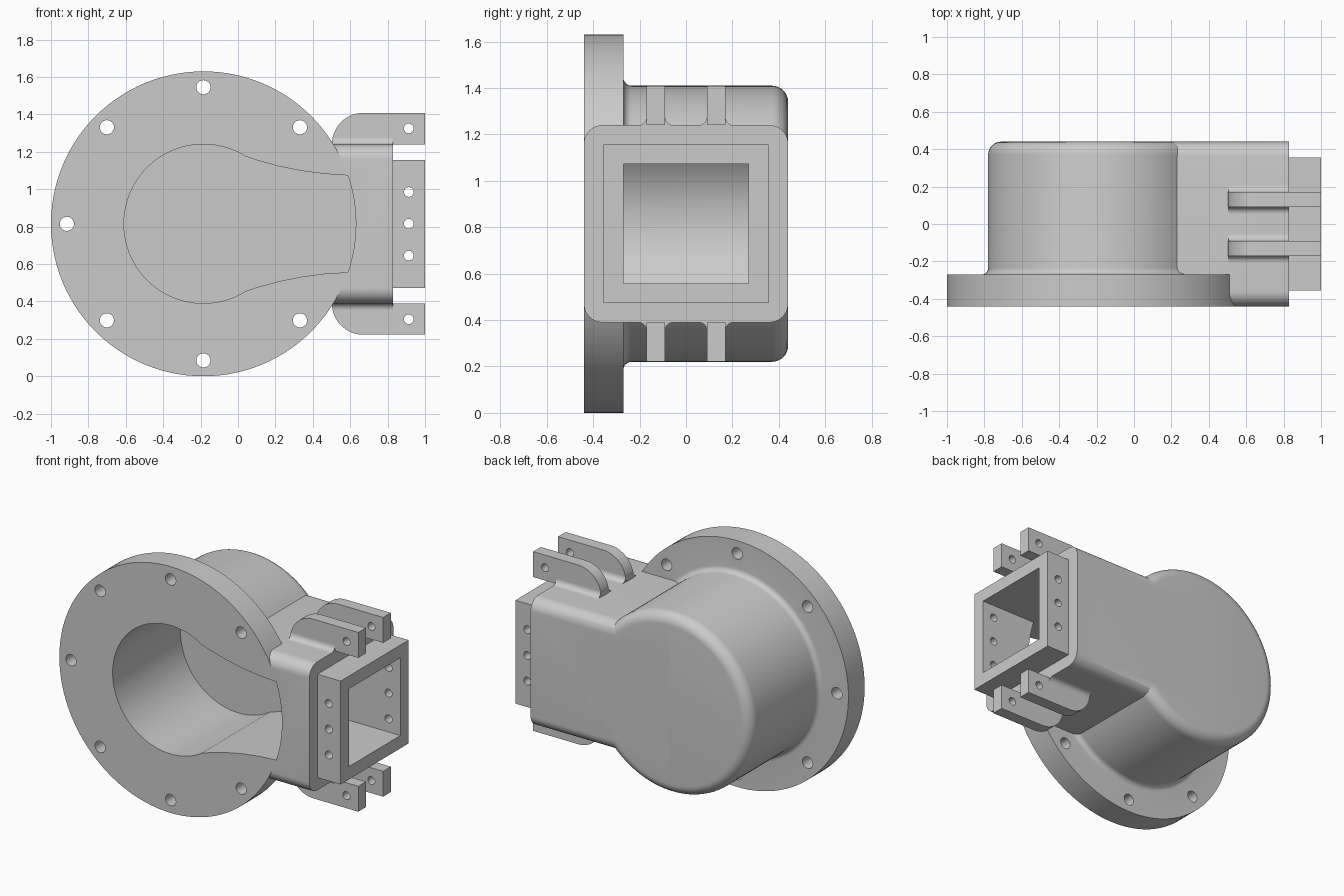
import bpy, bmesh, math
from mathutils import Vector, Matrix

if "Cube" in bpy.data.objects:
    bpy.data.objects.remove(bpy.data.objects["Cube"], do_unlink=True)

CX, CZ = -0.185, 0.815      # axis of the round housing
FRONT, BACK, WALL = -0.44, 0.44, 0.17

grey = bpy.data.materials.new("cast grey")
grey.use_nodes = True
grey.diffuse_color = (0.6, 0.6, 0.6, 1)
grey.node_tree.nodes["Principled BSDF"].inputs["Base Color"].default_value = (0.6, 0.6, 0.6, 1)


def finish(name, bm):
    bmesh.ops.recalc_face_normals(bm, faces=bm.faces)
    mesh = bpy.data.meshes.new(name)
    bm.to_mesh(mesh)
    bm.free()
    obj = bpy.data.objects.new(name, mesh)
    obj.data.materials.append(grey)
    bpy.context.collection.objects.link(obj)
    return obj


def arc(cx, cy, r, start, end, n=10):
    angles = [math.radians(start + (end - start) * i / n) for i in range(n + 1)]
    return [(cx + r * math.cos(a), cy + r * math.sin(a)) for a in angles]


def prism(name, outline, axis, a, b):
    """Extrude an outline in (y, z) along x, or in (x, z) along y."""
    bm = bmesh.new()
    place = (lambda p, d: (d, p[0], p[1])) if axis == "x" else (lambda p, d: (p[0], d, p[1]))
    face = bm.faces.new([bm.verts.new(place(p, a)) for p in outline])
    out = bmesh.ops.extrude_face_region(bm, geom=[face])
    step = Vector(place((0, 0), b - a))
    bmesh.ops.translate(bm, vec=step, verts=[v for v in out["geom"] if isinstance(v, bmesh.types.BMVert)])
    return finish(name, bm)


def rect(half_y, half_z):
    return [(-half_y, CZ - half_z), (half_y, CZ - half_z), (half_y, CZ + half_z), (-half_y, CZ + half_z)]


def rod(x, z, r, a, b, n=24):
    return prism("cutter", arc(x, z, r, 0, 360, n)[:-1], "y", a, b)


def boolean(obj, other, operation):
    mod = obj.modifiers.new("bool", "BOOLEAN")
    mod.operation, mod.solver, mod.object = operation, "EXACT", other
    bpy.context.view_layer.objects.active = obj
    bpy.ops.object.modifier_apply(modifier=mod.name)
    bpy.data.objects.remove(other, do_unlink=True)


def smooth(obj):
    bpy.ops.object.select_all(action="DESELECT")
    obj.select_set(True)
    bpy.context.view_layer.objects.active = obj
    bpy.ops.object.shade_smooth_by_angle(angle=math.radians(25))


# Round housing with flange: revolved profile of (radius, y)
profile = [(0, FRONT), (0.815, FRONT), (0.815, -0.27)]
profile += arc(0.63, -0.235, 0.035, 270, 180, 6)
profile += arc(0.525, BACK - 0.07, 0.07, 0, 90, 8) + [(0, BACK)]
bm = bmesh.new()
verts = [bm.verts.new((CX + r, y, CZ)) for r, y in profile]
edges = [bm.edges.new(pair) for pair in zip(verts, verts[1:])]
bmesh.ops.spin(bm, geom=verts + edges, cent=(CX, 0, CZ), axis=(0, 1, 0),
               angle=math.tau, steps=112, use_merge=True)
bmesh.ops.remove_doubles(bm, verts=bm.verts, dist=1e-5)
housing = finish("housing", bm)

# Square side branch with rounded long edges
R = 0.08
hy, hz = BACK - R, 0.425 - R
branch = (arc(hy, CZ + hz, R, 0, 90) + arc(-hy, CZ + hz, R, 90, 180)
          + arc(-hy, CZ - hz, R, 180, 270) + arc(hy, CZ - hz, R, 270, 360))
boolean(housing, prism("branch", branch, "x", CX, 0.83), "UNION")

# Bore, front window towards the branch, and square duct
boolean(housing, rod(CX, CZ, 0.425, -0.6, 0.27, 96), "DIFFERENCE")
upper = [(-0.02, 1.195), (0.1, 1.155), (0.22, 1.122), (0.34, 1.098), (0.46, 1.082)]
lower = [(x, 2 * CZ - z) for x, z in reversed(upper)]
window = upper + arc(CX, CZ, 0.815, 18.5, -18.5, 12) + lower
boolean(housing, prism("window", window, "y", -0.6, 0.27), "DIFFERENCE")
boolean(housing, prism("duct", rect(0.27, 0.257), "x", 0.3, 1.2), "DIFFERENCE")

# Flange bolt holes, none on the branch side
for i in range(1, 8):
    a = i * math.tau / 8
    hole = rod(CX + 0.73 * math.cos(a), CZ + 0.73 * math.sin(a), 0.038, -0.6, -0.2)
    boolean(housing, hole, "DIFFERENCE")
smooth(housing)

# Square end collar with side holes
collar = prism("end_collar", rect(0.355, 0.342), "x", 0.83, 1.0)
boolean(collar, prism("cutter", rect(0.27, 0.257), "x", 0.7, 1.2), "DIFFERENCE")
for dz in (-WALL, 0, WALL):
    boolean(collar, rod(0.913, CZ + dz, 0.026, -0.6, 0.6), "DIFFERENCE")
smooth(collar)

# Lugs above and below the branch, each with a filleted foot
for side, sign in (("upper", 1), ("lower", -1)):
    for place, y in (("front", -0.13), ("back", 0.13)):
        def flip(points):
            return [(u, CZ + sign * v) for u, v in points]
        outline = [(1.0, 0.425), (1.0, 0.593)] + arc(0.67, 0.425, 0.168, 90, 180, 14)
        lug = prism(f"{side}_{place}_lug", flip(outline), "y", y - 0.04, y + 0.04)
        boolean(lug, rod(0.913, CZ + sign * 0.51, 0.026, -0.6, 0.6), "DIFFERENCE")
        smooth(lug)
        foot = (arc(y + 0.075, 0.46, 0.035, 270, 180, 6)
                + arc(y - 0.075, 0.46, 0.035, 360, 270, 6))
        smooth(prism(f"{side}_{place}_lug_foot", flip(foot), "x", 0.505, 0.83))
